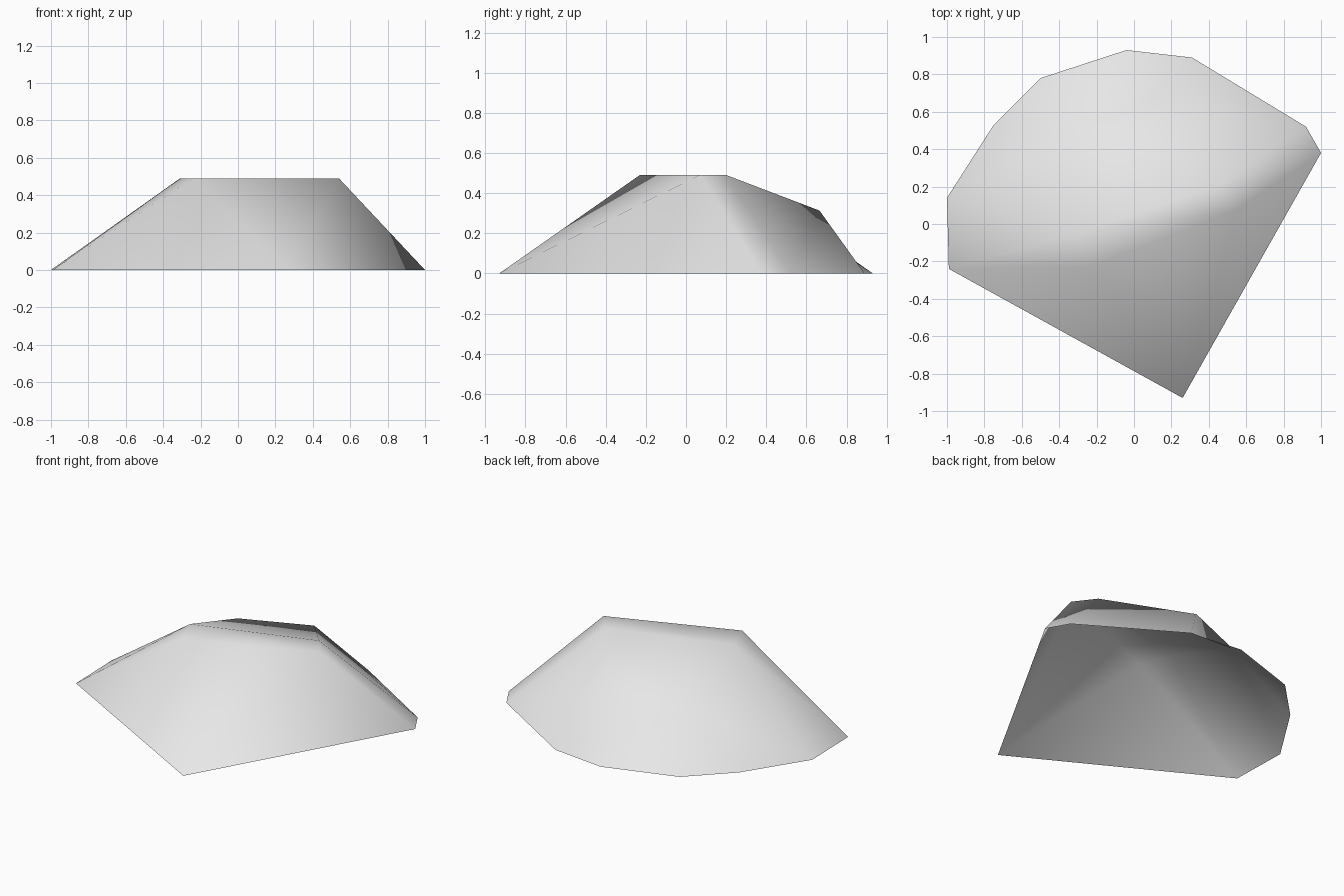
import bpy
import bmesh

if "Cube" in bpy.data.objects:
    bpy.data.objects.remove(bpy.data.objects["Cube"], do_unlink=True)


def make_material(name, colour):
    mat = bpy.data.materials.new(name)
    mat.use_nodes = True
    mat.diffuse_color = colour
    for node in mat.node_tree.nodes:
        if node.type == 'BSDF_PRINCIPLED':
            node.inputs["Base Color"].default_value = colour
    return mat


def add_ring(bm, corners, names, points, height):
    """Add one named corner per outline point at the given height."""
    for name, (x, y) in zip(names, points):
        corners[name] = bm.verts.new((x, y, height))


bm = bmesh.new()
corners = {}

# Ground outline, counter-clockwise from the front right corner
add_ring(bm, corners, "ABCDEFGHI", [
    (-.99, -.24), (.26, -.93), (1, .38), (.92, .52), (.31, .89),
    (-.04, .93), (-.5, .78), (-.75, .53), (-1, .14)], 0)

# Shoulder at the back and the narrow plateau on top
add_ring(bm, corners, "PQ", [(.08, .665), (-.345, .49)], .313)
add_ring(bm, corners, "KLMN", [
    (-.31, -.045), (-.24, -.23), (.54, .07), (.44, .2)], .49)

# Facets of each slope, listed by corner name
slopes = {
    "front": "ABL BML BCM",
    "left": "CDNM DPN DEP",
    "back": "EQP EFQ FGQ GHQ",
    "right": "HIQ IKQ IAK ALK",
    "shoulder": "NPQK",
    "plateau": "KLMN",
}
for facets in slopes.values():
    for facet in facets.split():
        face = bm.faces.new([corners[name] for name in facet])
        face.smooth = True

# Open-bottomed rock shell
mesh = bpy.data.meshes.new("rock_mound")
bm.to_mesh(mesh)
bm.free()
mesh.materials.append(make_material("light_grey_stone", (.8, .8, .8, 1)))
rock = bpy.data.objects.new("rock_mound", mesh)
bpy.context.collection.objects.link(rock)
